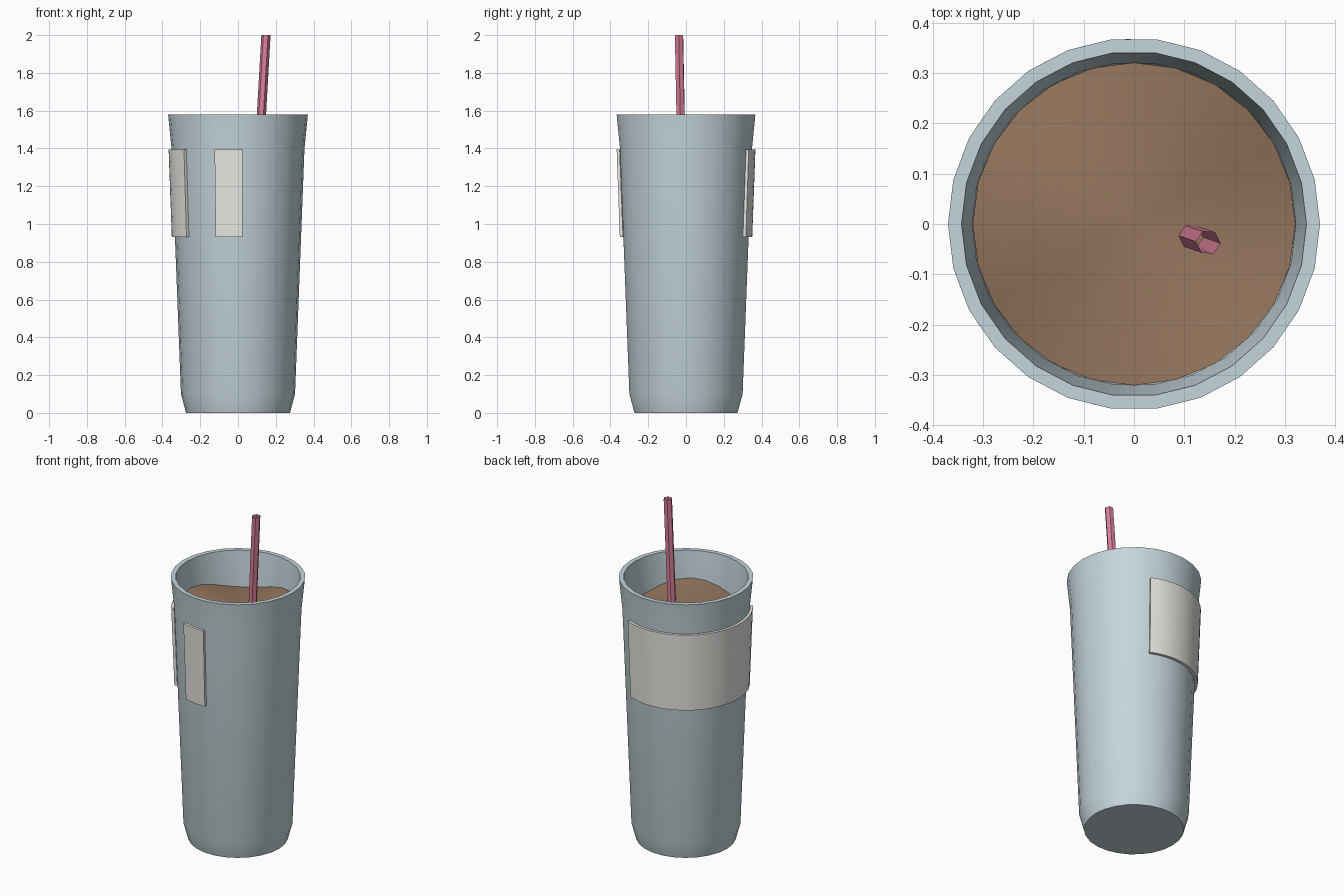
import bpy, bmesh, math
from mathutils import Vector

if "Cube" in bpy.data.objects:
    bpy.data.objects.remove(bpy.data.objects["Cube"])

SIDES = 26


def finish(name, bm, color):
    bmesh.ops.recalc_face_normals(bm, faces=bm.faces[:])
    me = bpy.data.meshes.new(name)
    bm.to_mesh(me)
    bm.free()
    ob = bpy.data.objects.new(name, me)
    bpy.context.collection.objects.link(ob)
    mat = bpy.data.materials.new(name + "_material")
    mat.diffuse_color = (*color, 1)
    mat.use_nodes = True
    mat.node_tree.nodes["Principled BSDF"].inputs["Base Color"].default_value = mat.diffuse_color
    me.materials.append(mat)
    return ob


def smooth(ob):
    bpy.ops.object.select_all(action='DESELECT')
    ob.select_set(True)
    bpy.context.view_layer.objects.active = ob
    bpy.ops.object.shade_smooth_by_angle(angle=math.radians(35))


def polar(bm, r, a, z):
    return bm.verts.new((r * math.cos(a), r * math.sin(a), z))


def bridge(bm, a, b, closed=True):
    n = len(a)
    for i in range(n if closed else n - 1):
        j = (i + 1) % n
        bm.faces.new((a[i], a[j], b[j], b[i]))


# Cup: outer wall, rim and inner wall from one profile
bm = bmesh.new()
profile = [(0.275, 0), (0.302, 0.1), (0.352, 1.4), (0.37, 1.58),
           (0.343, 1.58), (0.322, 1.38), (0.275, 0.1)]
rings = [[polar(bm, r, math.tau * i / SIDES, z) for i in range(SIDES)] for r, z in profile]
for a, b in zip(rings, rings[1:]):
    bridge(bm, a, b)
bm.faces.new(rings[0])
bm.faces.new(rings[-1])
smooth(finish("cup", bm, (0.56, 0.67, 0.71)))


# Label panels: curved slabs hugging the cup wall
def label(name, start, end):
    bm = bmesh.new()
    n = max(3, round((end - start) / 7))
    angles = [math.radians(start + (end - start) * i / n) for i in range(n + 1)]
    section = [(0.334, 0.93), (0.351, 0.93), (0.368, 1.395), (0.352, 1.395)]
    rows = [[polar(bm, r, a, z) for a in angles] for r, z in section]
    for k in range(4):
        bridge(bm, rows[k], rows[(k + 1) % 4], closed=False)
    for i in (0, -1):
        bm.faces.new([row[i] for row in rows])
    smooth(finish(name, bm, (0.83, 0.81, 0.77)))


label("wide_label", 64.5, 219)
label("narrow_label", 250.3, 273.7)

# Drink: a disc with three gentle waves round its edge
bm = bmesh.new()
rings = []
for r in (0.11, 0.22, 0.321):
    ring = []
    for i in range(24):
        a = math.tau * i / 24
        wave = 0.028 * (r / 0.321) ** 2 * math.cos(3 * a - math.pi)
        ring.append(polar(bm, r, a, 1.395 + wave))
    rings.append(ring)
for a, b in zip(rings, rings[1:]):
    bridge(bm, a, b)
centre = bm.verts.new((0, 0, 1.395))
for i in range(24):
    bm.faces.new((centre, rings[0][i], rings[0][(i + 1) % 24]))
bmesh.ops.recalc_face_normals(bm, faces=bm.faces[:])
drink = finish("drink", bm, (0.30, 0.18, 0.11))
if drink.data.polygons[0].normal.z < 0:
    drink.data.flip_normals()
smooth(drink)

# Straw: open six-sided tube leaning slightly to the right
bm = bmesh.new()
top, lean = Vector((0.148, -0.037)), Vector((0.057, -0.02))
rings = []
for z in (0.12, 2.0):
    c = top + lean * (z - 2.0)
    ring = []
    for i in range(6):
        a = math.radians(60 * i - 4)
        ring.append(bm.verts.new((c.x + 0.0245 * math.cos(a), c.y + 0.0245 * math.sin(a), z)))
    rings.append(ring)
bridge(bm, *rings)
finish("straw", bm, (0.72, 0.22, 0.33))
